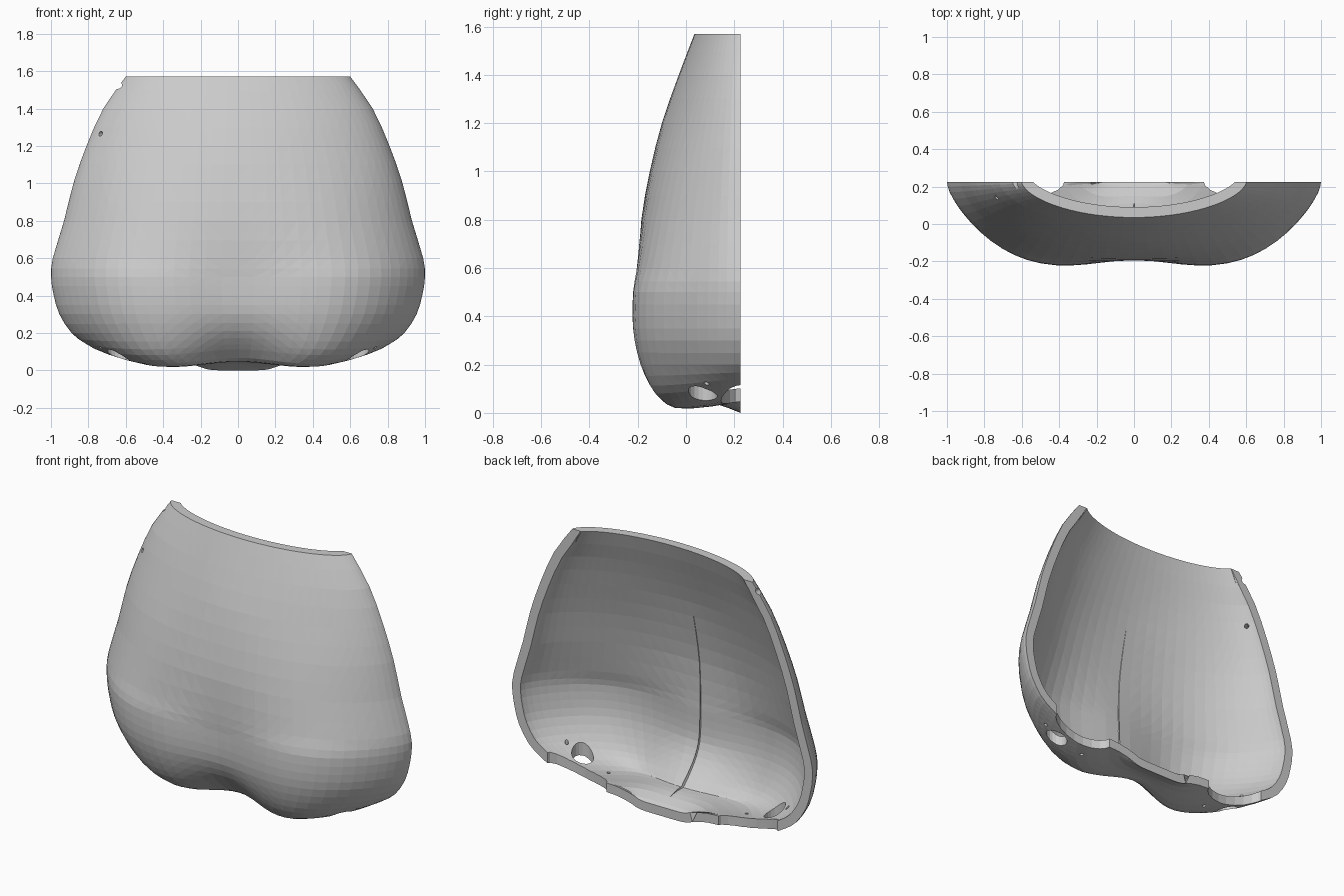
import bpy, bmesh, math
from mathutils import Vector, Matrix

old = bpy.data.objects.get("Cube")
if old:
    bpy.data.objects.remove(old, do_unlink=True)

BACK, WALL, SEG = 0.225, 0.055, 36

grey = bpy.data.materials.new("plain_grey")
grey.use_nodes = True
grey.diffuse_color = (0.6, 0.6, 0.6, 1)
grey.node_tree.nodes["Principled BSDF"].inputs["Base Color"].default_value = (0.6, 0.6, 0.6, 1)

# Rows from rim to underside: height, half width, depth, centre dent, centre lift, side lift
ROWS = [
    (1.57, .60, .190, 0, 0, 0), (1.4, .72, .255, 0, 0, 0),
    (1.2, .81, .325, 0, 0, 0), (1.0, .88, .38, .005, 0, 0),
    (.8, .93, .42, .01, 0, 0), (.6, .99, .44, .02, 0, 0),
    (.5, 1.0, .448, .03, 0, 0), (.4, .985, .452, .035, 0, 0),
    (.3, .955, .445, .04, 0, 0), (.2, .89, .425, .06, .01, 0),
    (.11, .81, .395, .085, .03, .03), (.05, .71, .36, .10, .04, .04),
    (.01, .57, .32, .11, .04, .045), (.01, .44, .22, .07, .035, .035),
    (.025, .30, .11, .02, .01, .015), (.0, .20, .0, 0, 0, .02),
]


def between(i):
    """Smooth midpoint of rows i and i + 1."""
    a, b = ROWS[max(i - 1, 0)], ROWS[min(i + 2, len(ROWS) - 1)]
    return [(9 * (p + q) - m - n) / 16 for m, p, q, n in zip(a, ROWS[i], ROWS[i + 1], b)]


rows = []
for i, row in enumerate(ROWS):
    rows.append(row)
    if i < len(ROWS) - 1:
        rows.append(between(i))


def point(row, j):
    z, w, d, dent, lift, side = row
    t = math.pi * (j / SEG - 0.5)
    x = w * math.sin(t)
    middle = math.exp(-(x / 0.27) ** 2)
    full = 1 + max(0, min(0.2, dent * 7)) * math.sin(2 * t) ** 2
    y = BACK - d * max(math.cos(t), 0) ** 1.2 * full + dent * middle * (1 if d else 0)
    z += lift * middle + side * abs(math.sin(t)) ** 6
    return Vector((x, min(y, BACK), max(z, 0)))


# Shell: outer skin, inner skin offset along normals, and the rim between them
bm = bmesh.new()
outer = [[bm.verts.new(point(r, j)) for j in range(SEG + 1)] for r in rows]


def skin(grid, flip):
    for a, b in zip(grid, grid[1:]):
        for j in range(SEG):
            f = [a[j], b[j], b[j + 1], a[j + 1]]
            bm.faces.new(f[::-1] if flip else f)


skin(outer, False)
bm.normal_update()
inner = []
last = len(rows) - 1
for i, line in enumerate(outer):
    new = []
    for j, v in enumerate(line):
        n = v.normal.copy()
        if j in (0, SEG) or i == last:
            n.y = 0
        if i == 0:
            n.z = 0
        n.normalize()
        p = v.co - n * WALL
        p.y = min(p.y, BACK)
        new.append(p)
    inner.append(new)
inner = [[bm.verts.new(p) for p in line] for line in inner]
skin(inner, True)


def loop(g):
    return (g[0] + [r[SEG] for r in g[1:]] + g[last][SEG - 1::-1]
            + [r[0] for r in g[last - 1:0:-1]])


lo, li = loop(outer), loop(inner)
for k in range(len(lo)):
    m = (k + 1) % len(lo)
    bm.faces.new((lo[k], lo[m], li[m], li[k]))
bmesh.ops.recalc_face_normals(bm, faces=bm.faces)
bmesh.ops.triangulate(bm, faces=bm.faces)


def make(name, mesh_bm):
    me = bpy.data.meshes.new(name)
    mesh_bm.to_mesh(me)
    mesh_bm.free()
    ob = bpy.data.objects.new(name, me)
    bpy.context.collection.objects.link(ob)
    me.materials.append(grey)
    return ob


shell = make("body_shell", bm)


# Cutters: leg notches, oval openings, pin holes and the rim nick
def drill(name, pos, rx, ry, length, axis=(0, 0, 1)):
    b = bmesh.new()
    turn = Vector(axis).to_track_quat("Z", "Y").to_matrix().to_4x4()
    mat = Matrix.Translation(pos) @ turn @ Matrix.Diagonal((rx, ry, 1, 1))
    bmesh.ops.create_cone(b, cap_ends=True, segments=20, radius1=1, radius2=1,
                          depth=length, matrix=mat)
    ob = make(name, b)
    ob.hide_render = True
    return ob


cutters = []
for s in (-1, 1):
    cutters += [
        drill("leg_notch_cutter", (s * .57, .235, .05), .2, .09, .4),
        drill("opening_cutter", (s * .64, .07, .08), .06, .06, .3),
        drill("pin_hole_cutter", (s * .46, .08, .05), .01, .01, .3),
        drill("pin_hole_cutter", (s * .735, .085, .1), .01, .01, .3),
    ]
cutters.append(drill("side_hole_cutter", (-.71, .165, 1.265), .013, .013, .3, (.7, .7, 0)))
cutters.append(drill("rim_nick_cutter", (-.645, .225, 1.525), .025, .02, .08, (0, 1, 0)))

bpy.context.view_layer.objects.active = shell
for c in cutters:
    mod = shell.modifiers.new(c.name, "BOOLEAN")
    mod.operation, mod.solver, mod.object = "DIFFERENCE", "EXACT", c
    bpy.ops.object.modifier_apply(modifier=mod.name)
    bpy.data.objects.remove(c, do_unlink=True)

# Thin tapered seam ridge down the middle of the inner wall
path = [g for g in (point(r, SEG // 2) for r in rows) if g.z < 1.15 and g.y < 0.14]
b = bmesh.new()
prev = None
for k, p in enumerate(path):
    a = path[max(k - 1, 0)]
    c = path[min(k + 1, len(path) - 1)]
    d = (c - a).normalized()
    n = Vector((0, -d.z, d.y))
    s = k / (len(path) - 1)
    size = min(s, 4 * (1 - s))
    base = p + n * (WALL - .01)
    half = Vector((.002 + .01 * size, 0, 0))
    ring = [b.verts.new(q) for q in (base - half, base + half, base + n * (.012 + .015 * size))]
    if prev:
        for m in range(3):
            b.faces.new((prev[m], prev[(m + 1) % 3], ring[(m + 1) % 3], ring[m]))
    else:
        b.faces.new(ring)
    prev = ring
b.faces.new(prev[::-1])
bmesh.ops.recalc_face_normals(b, faces=b.faces)
make("seam_ridge", b)
